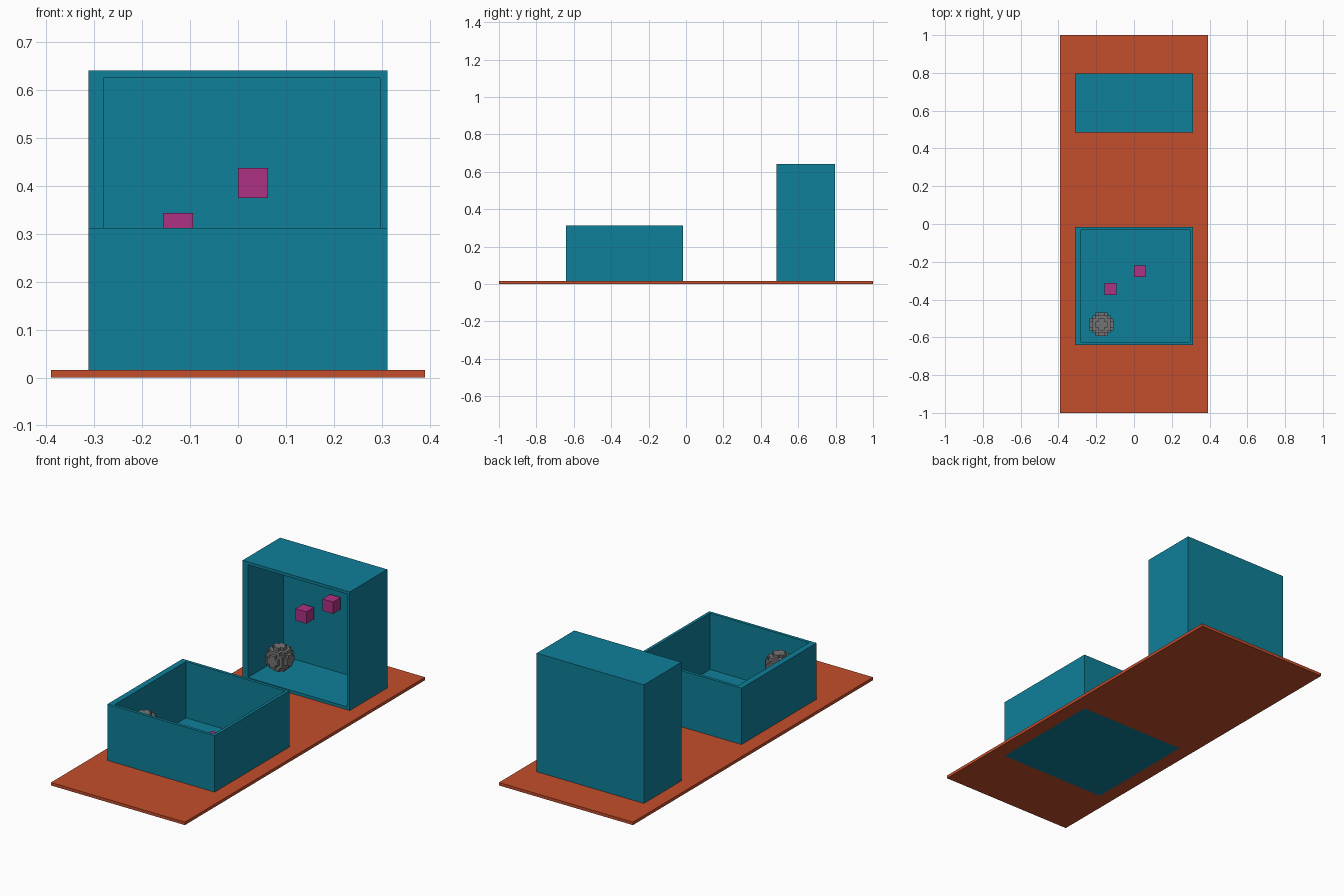
import bpy, bmesh
from mathutils import Matrix, Vector
from math import radians

U = 1 / 64  # one grid unit

if "Cube" in bpy.data.objects:
    bpy.data.objects.remove(bpy.data.objects["Cube"], do_unlink=True)


def material(name, rgb):
    m = bpy.data.materials.new(name)
    m.use_nodes = True
    m.diffuse_color = (*rgb, 1)
    m.node_tree.nodes["Principled BSDF"].inputs["Base Color"].default_value = (*rgb, 1)
    return m


ORANGE = material("burnt orange", (0.55, 0.075, 0.025))
TEAL = material("teal", (0.0045, 0.215, 0.32))
MAGENTA = material("magenta", (0.42, 0.031, 0.226))
GREY = material("grey", (0.175, 0.175, 0.175))


def finish(bm, name, mat, matrix):
    """Scale from grid units, place and colour a part."""
    bmesh.ops.recalc_face_normals(bm, faces=bm.faces)
    bm.transform(Matrix.Scale(U, 4) @ matrix)
    mesh = bpy.data.meshes.new(name)
    bm.to_mesh(mesh)
    bm.free()
    mesh.materials.append(mat)
    bpy.context.collection.objects.link(bpy.data.objects.new(name, mesh))


def loft(name, mat, matrix, stages, closed):
    """Join rectangles (x0, x1, y0, y1, z); cap the ends or close into a ring."""
    bm = bmesh.new()
    rings = [[bm.verts.new((x, y, z)) for x, y in ((x0, y0), (x1, y0), (x1, y1), (x0, y1))]
             for x0, x1, y0, y1, z in stages]
    pairs = list(zip(rings, rings[1:]))
    if closed:
        pairs.append((rings[-1], rings[0]))
    else:
        bm.faces.new(rings[0])
        bm.faces.new(rings[-1])
    for a, b in pairs:
        for i in range(4):
            j = (i + 1) % 4
            bm.faces.new((a[i], a[j], b[j], b[i]))
    finish(bm, name, mat, matrix)


def cube(name, mat, matrix, corner, size):
    bm = bmesh.new()
    bmesh.ops.create_cube(bm, size=size)
    bm.transform(Matrix.Translation(Vector(corner) + Vector([size / 2] * 3)))
    finish(bm, name, mat, matrix)


def block_ball(name, mat, matrix, centre, r):
    """Stepped ball made of unit cells, keeping only its outer faces."""
    bm = bmesh.new()
    span = range(-r, r)
    cells = {(x, y, z) for x in span for y in span for z in span
             if (x + .5) ** 2 + (y + .5) ** 2 + (z + .5) ** 2 <= r * r}
    for cell in cells:
        for axis in range(3):
            for side in (0, 1):
                near = list(cell)
                near[axis] += 2 * side - 1
                if tuple(near) in cells:
                    continue
                corners = []
                for a, b in ((0, 0), (1, 0), (1, 1), (0, 1)):
                    p = list(cell)
                    p[axis] += side
                    p[(axis + 1) % 3] += a
                    p[(axis + 2) % 3] += b
                    corners.append(bm.verts.new(Vector(p) + Vector(centre)))
                bm.faces.new(corners if side else corners[::-1])
    bmesh.ops.remove_doubles(bm, verts=bm.verts, dist=0.01)
    finish(bm, name, mat, matrix)


def box_set(prefix, matrix):
    """Open box with one thicker wall, holding two cubes and a ball."""
    loft(prefix + "_box", TEAL, matrix, [
        (-20, 20, -41, -1, 0), (-20, 20, -41, -1, 20),
        (-18, 19, -40, -2, 20), (-18, 19, -40, -2, 1)], False)
    cube(prefix + "_cube_centre", MAGENTA, matrix, (0, -18, 2), 4)
    cube(prefix + "_cube_side", MAGENTA, matrix, (-10, -24, 2), 4)
    block_ball(prefix + "_ball", GREY, matrix, (-11, -34, 13), 4)


# Base board, open where the lying box is sunk through it
loft("base_board", ORANGE, Matrix(), [
    (-25, 25, -64, 64, 0), (-25, 25, -64, 64, 1),
    (-20, 20, -41, -1, 1), (-20, 20, -41, -1, 0)], True)

# Lying box opens upward, standing box is the same one tipped to the front
box_set("lying", Matrix())
box_set("standing", Matrix.Translation((0, 51, 42)) @ Matrix.Rotation(radians(90), 4, 'X'))
